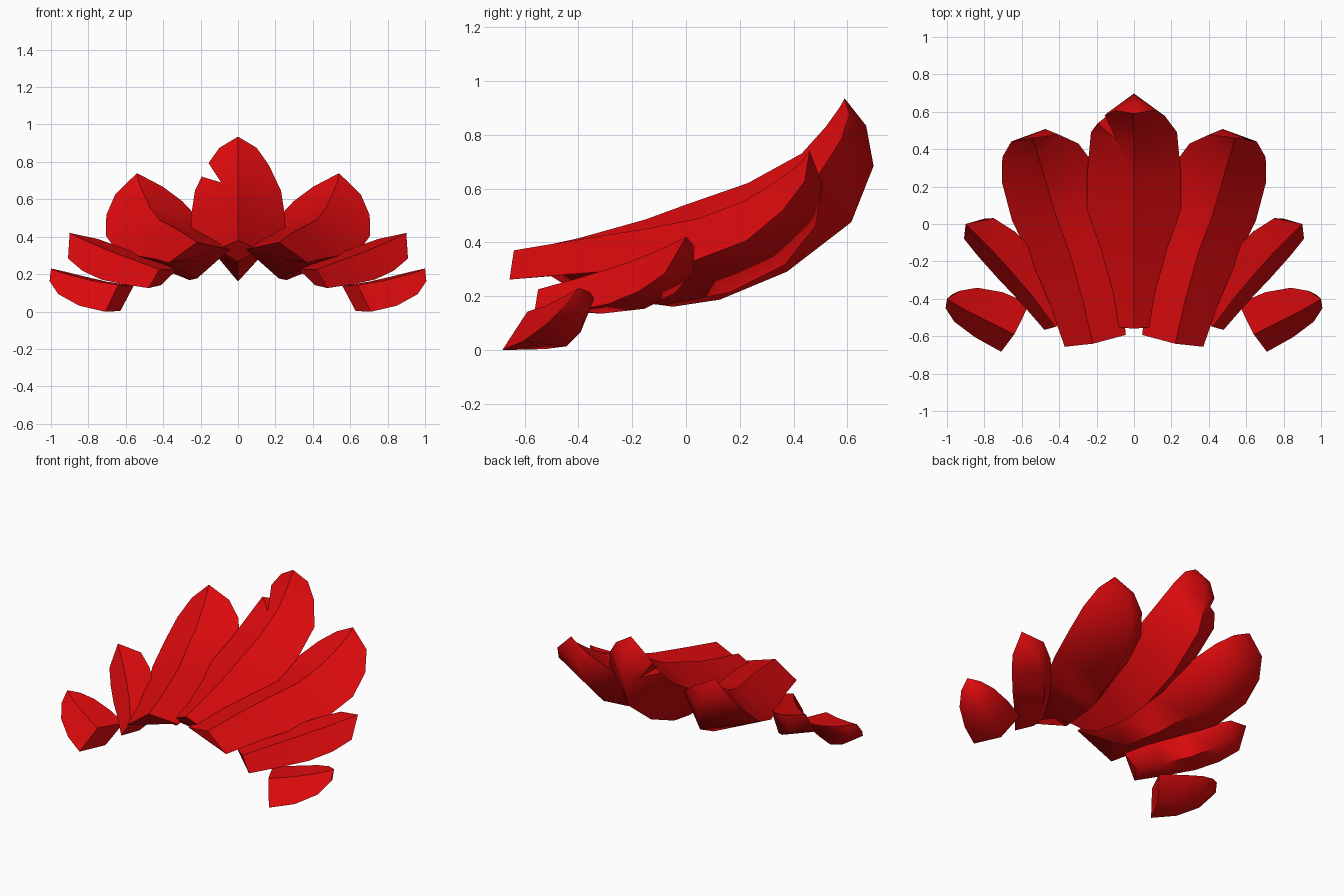
import bpy, bmesh, math
from mathutils import Vector

if "Cube" in bpy.data.objects:
    bpy.data.objects.remove(bpy.data.objects["Cube"])

red = bpy.data.materials.new("deep_red")
red.diffuse_color = (0.72, 0.003, 0.004, 1)
red.use_nodes = True
red.node_tree.nodes["Principled BSDF"].inputs["Base Color"].default_value = red.diffuse_color


def finish(bm, name):
    bmesh.ops.recalc_face_normals(bm, faces=bm.faces)
    mesh = bpy.data.meshes.new(name)
    bm.to_mesh(mesh)
    bm.free()
    obj = bpy.data.objects.new(name, mesh)
    bpy.context.collection.objects.link(obj)
    mesh.materials.append(red)
    return obj


def activate(obj):
    bpy.ops.object.select_all(action='DESELECT')
    obj.select_set(True)
    bpy.context.view_layer.objects.active = obj


def feather(name, stations, tip, roll=0, ratio=0.5, lean=0, undercut=0, mirror=1):
    """Boat-shaped feather: ridge on top, two rims, keel below.
    Each station: ridge x, y, z, half width, keel depth.
    The keel leans inward more and more towards the tip,
    and the base end is undercut."""
    bm = bmesh.new()
    ridge = [Vector(s[:3]) for s in stations] + [Vector(tip)]
    c, s = math.cos(math.radians(roll)), math.sin(math.radians(roll))
    rings = []
    for i, (_, _, _, w, depth) in enumerate(stations):
        t = (ridge[i + 1] - ridge[max(i - 1, 0)]).normalized()
        side = Vector((t.y, -t.x, 0)).normalized()
        up = side.cross(t)
        side, up = side * c - up * s, up * c + side * s
        a = math.radians(lean * i / (len(stations) - 1))
        keel = ridge[i] - (up * math.cos(a) + side * math.sin(a)) * depth
        if i == 0:
            keel += t * undercut
        drop = up * w * ratio
        pts = (ridge[i] + side * w - drop, ridge[i],
               ridge[i] - side * w - drop, keel)
        rings.append([bm.verts.new((p.x * mirror, p.y, p.z)) for p in pts])
    end = bm.verts.new((tip[0] * mirror, tip[1], tip[2]))
    bm.faces.new(rings[0])
    for a, b in zip(rings, rings[1:]):
        for k in range(4):
            n = (k + 1) % 4
            bm.faces.new((a[k], a[n], b[n], b[k]))
    for k in range(4):
        bm.faces.new((rings[-1][k], rings[-1][(k + 1) % 4], end))
    # Ridge, rims and base end stay sharp, the keel is smooth
    chain = rings + [[end] * 4]
    for a, b in zip(chain, chain[1:]):
        for k in range(3):
            bm.edges.get((a[k], b[k])).smooth = False
    for k in range(4):
        bm.edges.get((rings[0][k], rings[0][(k + 1) % 4])).smooth = False
    obj = finish(bm, name)
    activate(obj)
    bpy.ops.object.shade_smooth_by_angle(angle=math.radians(75), keep_sharp_edges=True)
    return obj


# Centre feather
center = feather("center_feather", [
    (0, -.56, .38, .11, .13), (0, -.40, .415, .12, .22),
    (0, -.15, .485, .20, .34), (0, 0, .54, .25, .375),
    (0, .23, .62, .25, .36), (0, .43, .73, .23, .315),
    (0, .52, .83, .165, .23), (0, .57, .90, .10, .12)],
    (0, .59, .935), ratio=.45, undercut=.06)

# Notch in the left edge of the centre feather
bm = bmesh.new()
outline = [(-.16, .80), (-.155, .79), (-.09, .69), (-.19, .72), (-.32, .80)]
face = bm.faces.new([bm.verts.new((x, .3, z)) for x, z in outline])
ext = bmesh.ops.extrude_face_region(bm, geom=[face])
bmesh.ops.translate(bm, vec=(0, .6, 0),
                    verts=[v for v in ext["geom"] if isinstance(v, bmesh.types.BMVert)])
cutter = finish(bm, "notch_cutter")
mod = center.modifiers.new("notch", 'BOOLEAN')
mod.operation = 'DIFFERENCE'
mod.solver = 'EXACT'
mod.object = cutter
activate(center)
bpy.ops.object.modifier_apply(modifier="notch")
bpy.data.objects.remove(cutter)

# Paired feathers, mirrored left and right
for label, m in (("right", 1), ("left", -1)):
    feather(label + "_inner_feather", [
        (.22, -.64, .37, .17, .12), (.275, -.40, .41, .20, .245),
        (.345, -.15, .45, .235, .305), (.42, .05, .49, .26, .315),
        (.47, .22, .555, .255, .30), (.505, .34, .63, .21, .24),
        (.53, .42, .69, .13, .13)], (.54, .46, .74), 12, .45, 25, .13, m)
    feather(label + "_middle_feather", [
        (.42, -.55, .225, .10, .11), (.54, -.39, .27, .125, .165),
        (.65, -.26, .31, .14, .20), (.75, -.15, .35, .135, .185),
        (.84, -.06, .39, .11, .14)], (.90, 0, .42), 30, .6, 12, .04, m)
    feather(label + "_outer_feather", [
        (.64, -.59, .142, .165, .155), (.78, -.52, .165, .155, .17),
        (.90, -.46, .195, .12, .145), (.97, -.42, .217, .065, .09)],
        (1.0, -.40, .23), 25, .5, 0, 0, m)
